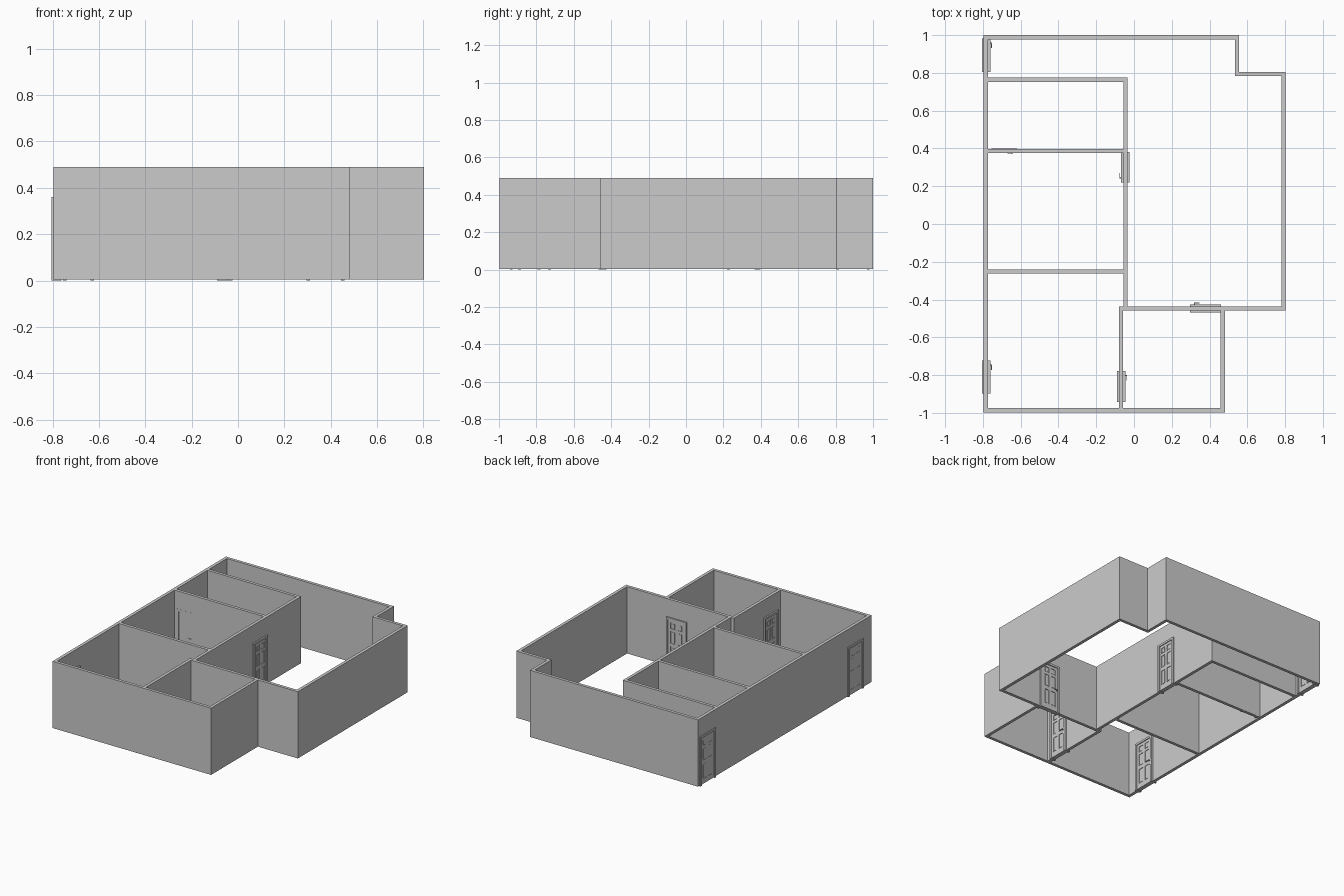
import bpy, bmesh
from mathutils import Matrix, Vector
from math import radians

if "Cube" in bpy.data.objects:
    bpy.data.objects.remove(bpy.data.objects["Cube"])

Z0, Z1 = 0.004, 0.49

# wall runs as rectangles: x0, y0, x1, y1
WALLS = [
    (-0.797, -0.997, -0.774, 1.0),
    (-0.797, 0.978, 0.556, 1.0),
    (0.534, 0.784, 0.556, 1.0),
    (0.534, 0.784, 0.803, 0.806),
    (0.78, -0.458, 0.803, 0.806),
    (-0.08, -0.458, 0.803, -0.436),
    (0.459, -0.997, 0.481, -0.436),
    (-0.797, -0.997, 0.481, -0.975),
    (-0.08, -0.997, -0.058, -0.436),
    (-0.056, -0.458, -0.034, 0.775),
    (-0.797, 0.753, -0.034, 0.775),
    (-0.797, 0.376, -0.034, 0.398),
    (-0.797, -0.262, -0.034, -0.24),
]


def finish(bm, name):
    me = bpy.data.meshes.new(name)
    bm.to_mesh(me)
    bm.free()
    ob = bpy.data.objects.new(name, me)
    bpy.context.collection.objects.link(ob)
    return ob


def build_walls():
    # merge all runs into one footprint, then raise it
    xs = sorted({v for w in WALLS for v in (w[0], w[2])})
    ys = sorted({v for w in WALLS for v in (w[1], w[3])})
    bm = bmesh.new()
    cache = {}

    def vert(i, j):
        if (i, j) not in cache:
            cache[i, j] = bm.verts.new((xs[i], ys[j], Z0))
        return cache[i, j]

    for i in range(len(xs) - 1):
        for j in range(len(ys) - 1):
            cx, cy = (xs[i] + xs[i + 1]) / 2, (ys[j] + ys[j + 1]) / 2
            if any(a < cx < c and b < cy < d for a, b, c, d in WALLS):
                bm.faces.new([vert(i, j), vert(i + 1, j), vert(i + 1, j + 1), vert(i, j + 1)])
    res = bmesh.ops.extrude_face_region(bm, geom=bm.faces[:], use_keep_orig=True)
    for v in res["geom"]:
        if isinstance(v, bmesh.types.BMVert):
            v.co.z = Z1
    bmesh.ops.recalc_face_normals(bm, faces=bm.faces[:])
    finish(bm, "walls")


def box(bm, x0, x1, y0, y1, z0, z1):
    m = Matrix.Translation(((x0 + x1) / 2, (y0 + y1) / 2, (z0 + z1) / 2))
    m = m @ Matrix.Diagonal((x1 - x0, y1 - y0, z1 - z0, 1))
    bmesh.ops.create_cube(bm, size=1, matrix=m)


def door(name, x, y, width, angle, depth=1.0):
    h, top, jamb = width / 2, 0.36, 0.015
    parts = {}

    # frame: two jambs and a head
    bm = bmesh.new()
    f = 0.022
    box(bm, -h, -h + jamb, -f, f, 0, top)
    box(bm, h - jamb, h, -f, f, 0, top)
    box(bm, -h + jamb, h - jamb, -f, f, top - jamb, top)
    parts["frame"] = bm

    # leaf: core, stiles, rails and raised panels
    bm = bmesh.new()
    a, t, zt = h - jamb, 0.016, top - jamb
    s = 0.02
    box(bm, -a, a, -0.0122, 0.0122, 0.004, zt)
    for x0, x1 in ((-a, -a + s), (-s / 2, s / 2), (a - s, a)):
        box(bm, x0, x1, -t, t, 0.004, zt)
    rails = [(0.004, 0.04), (0.15, 0.175), (0.265, 0.282), (zt - 0.02, zt)]
    for side in (-1, 1):
        x0, x1 = sorted((side * s / 2, side * (a - s)))
        for z0, z1 in rails:
            box(bm, x0, x1, -t, t, z0, z1)
        for lo, hi in zip(rails, rails[1:]):
            box(bm, x0 + 0.007, x1 - 0.007, -0.0145, 0.0145, lo[1] + 0.007, hi[0] - 0.007)
    parts["leaf"] = bm

    # lever handle with back plate
    bm = bmesh.new()
    hx = -a + 0.01
    box(bm, hx - 0.005, hx + 0.005, 0.016, 0.018, 0.14, 0.185)
    box(bm, hx - 0.003, hx + 0.003, 0.018, 0.03, 0.165, 0.171)
    box(bm, hx - 0.003, hx + 0.025, 0.027, 0.032, 0.165, 0.171)
    parts["handle"] = bm

    for part, bm in parts.items():
        bmesh.ops.scale(bm, vec=Vector((1, depth, 1)), verts=bm.verts[:])
        ob = finish(bm, f"{name}_{part}")
        ob.location = (x, y, 0)
        ob.rotation_euler.z = radians(angle)


build_walls()
door("back_left_door", -0.783, 0.893, 0.178, -90)
door("front_left_door", -0.783, -0.81, 0.176, -90)
door("hall_door", -0.046, 0.30, 0.16, 90)
door("front_inner_door", -0.068, -0.86, 0.164, -90)
door("main_room_door", 0.378, -0.447, 0.164, 0)
# this door sits almost flush in its wall
door("flush_inner_door", -0.688, 0.387, 0.135, 180, 0.53)
